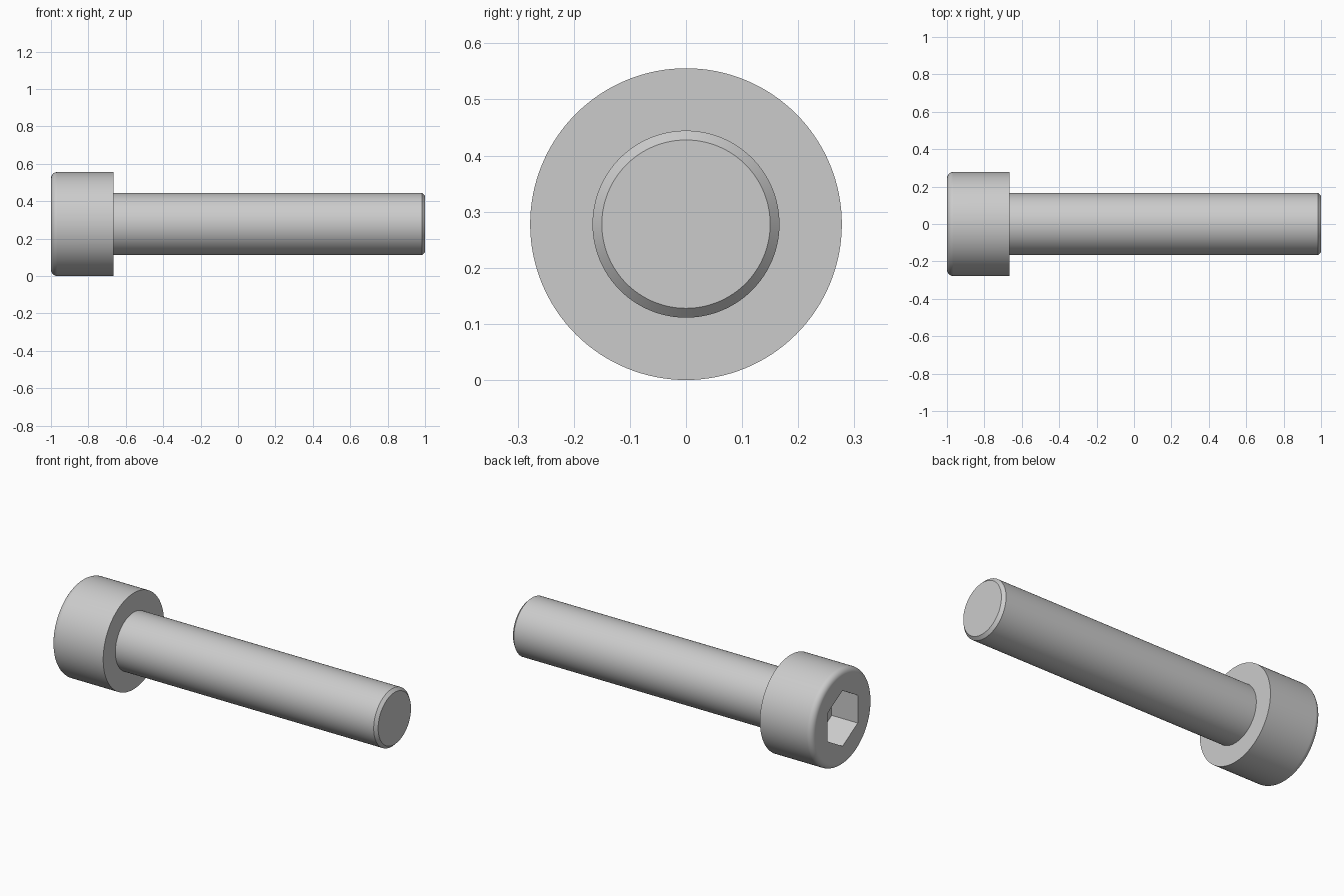
import bpy, bmesh
from math import sin, cos, pi, sqrt

if "Cube" in bpy.data.objects:
    bpy.data.objects.remove(bpy.data.objects["Cube"])

U = 2 / 36                    # the screw is 36 size units long, scaled to 2
HEAD_R, SHAFT_R = 5 * U, 3 * U
HEAD_END = -1 + 6 * U
FILLET, CHAMFER = 0.6 * U, 0.3 * U
SOCKET_FLAT, SOCKET_DEPTH = 5 * U, 3 * U


def lathe_x(name, profile, sides):
    """Solid of revolution about the x axis from (x, radius) points."""
    bm = bmesh.new()
    rings = [[bm.verts.new((x, r * sin(2 * pi * i / sides), HEAD_R + r * cos(2 * pi * i / sides)))
              for i in range(sides)] for x, r in profile]
    for a, b in zip(rings, rings[1:]):
        for i in range(sides):
            j = (i + 1) % sides
            bm.faces.new((a[i], a[j], b[j], b[i]))
    bm.faces.new(rings[0])
    bm.faces.new(rings[-1])
    bmesh.ops.recalc_face_normals(bm, faces=bm.faces)
    mesh = bpy.data.meshes.new(name)
    bm.to_mesh(mesh)
    bm.free()
    obj = bpy.data.objects.new(name, mesh)
    bpy.context.collection.objects.link(obj)
    return obj


# Screw body: rounded head rim, flat shoulder, shank, chamfered tip
steps = 8
rim = [(-1 + FILLET * (1 - sin(pi / 2 * k / steps)),
        HEAD_R - FILLET * (1 - cos(pi / 2 * k / steps))) for k in range(steps, -1, -1)]
# order the rim from the end face outwards to the head side
rim = [(-1 + FILLET * (1 - cos(pi / 2 * k / steps)),
        HEAD_R - FILLET * (1 - sin(pi / 2 * k / steps))) for k in range(steps + 1)]
screw = lathe_x("socket_screw", rim + [
    (HEAD_END, HEAD_R), (HEAD_END, SHAFT_R),
    (1 - CHAMFER, SHAFT_R), (1, SHAFT_R - CHAMFER)], 128)

# Hexagonal drive socket, corners pointing up and down
hex_r = SOCKET_FLAT / sqrt(3)
cutter = lathe_x("socket_cutter", [(-1.1, hex_r), (-1 + SOCKET_DEPTH, hex_r)], 6)
cutter.hide_render = True
cut = screw.modifiers.new("socket", 'BOOLEAN')
cut.operation = 'DIFFERENCE'
cut.solver = 'EXACT'
cut.object = cutter

bpy.context.view_layer.objects.active = screw
screw.select_set(True)
bpy.ops.object.modifier_apply(modifier=cut.name)
bpy.data.objects.remove(cutter)

# Smooth round surfaces, crisp flats
bpy.ops.object.shade_smooth_by_angle(angle=pi / 6)
weighted = screw.modifiers.new("weighted_normals", 'WEIGHTED_NORMAL')
weighted.keep_sharp = True
